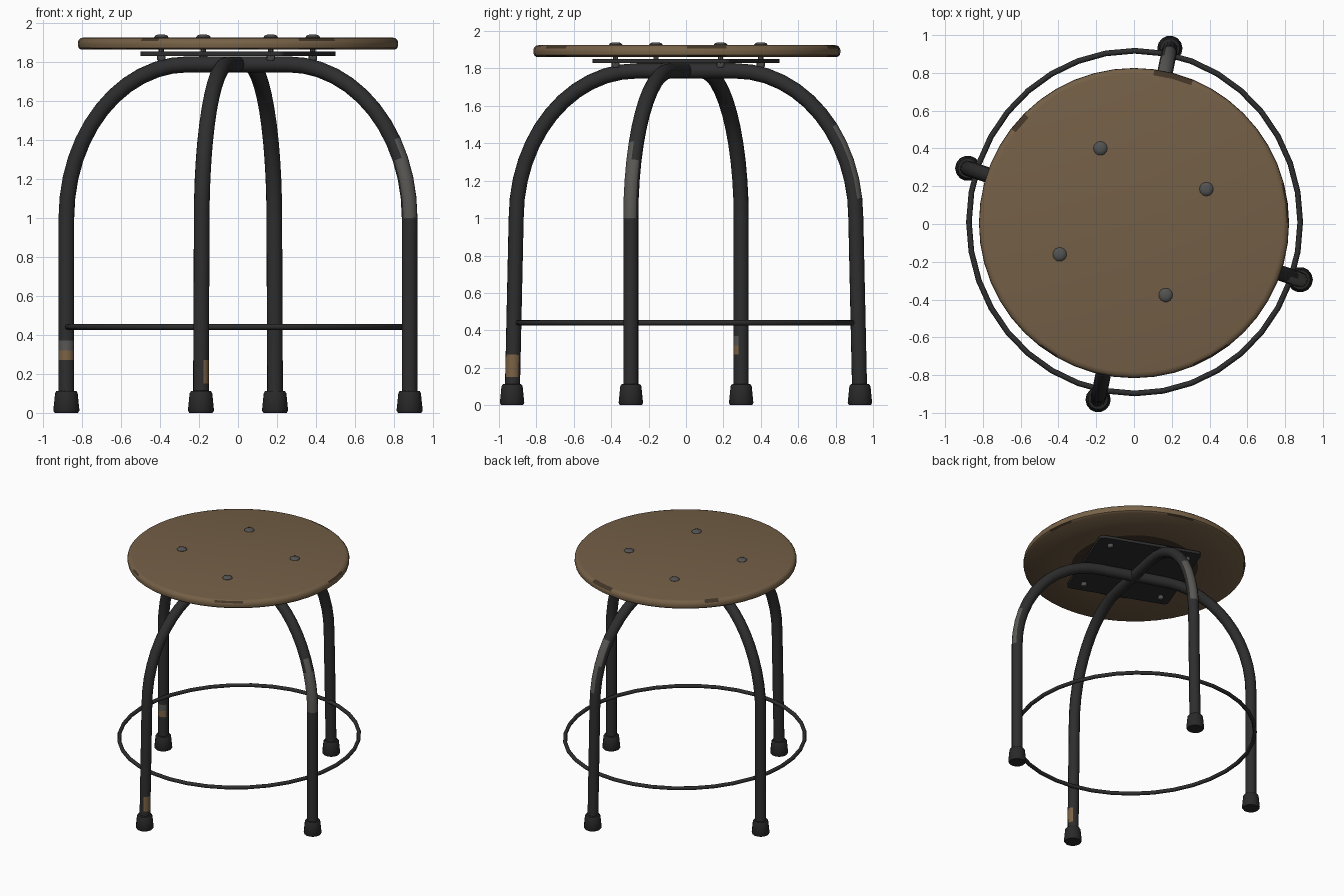
import bpy, bmesh, math
from mathutils import Vector, Matrix

if "Cube" in bpy.data.objects:
    bpy.data.objects.remove(bpy.data.objects["Cube"])


def mat(name, col):
    m = bpy.data.materials.new(name)
    m.diffuse_color = (*col, 1)
    m.use_nodes = True
    m.node_tree.nodes["Principled BSDF"].inputs["Base Color"].default_value = m.diffuse_color
    return m


WOOD = mat("brown wood", (0.175, 0.115, 0.062))
DARKWOOD = mat("dark stained wood", (0.055, 0.036, 0.02))
EDGE = mat("worn wood edge", (0.19, 0.125, 0.065))
BLACK = mat("black metal", (0.027, 0.027, 0.028))
WORN = mat("worn grey metal", (0.10, 0.097, 0.09))
RUST = mat("rust", (0.20, 0.125, 0.06))
BOLT = mat("bolt grey", (0.085, 0.085, 0.083))
RUBBER = mat("rubber", (0.022, 0.022, 0.023))


def finish(name, bm, mats, angle=40):
    bmesh.ops.recalc_face_normals(bm, faces=bm.faces)
    me = bpy.data.meshes.new(name)
    for f in bm.faces:
        f.smooth = True
    bm.to_mesh(me)
    bm.free()
    me.set_sharp_from_angle(angle=math.radians(angle))
    for m in mats:
        me.materials.append(m)
    ob = bpy.data.objects.new(name, me)
    bpy.context.collection.objects.link(ob)
    return ob


def bridge(bm, rings, closed=False):
    n = len(rings[0])
    pairs = list(zip(rings, rings[1:])) + ([(rings[-1], rings[0])] if closed else [])
    for a, b in pairs:
        for i in range(n):
            j = (i + 1) % n
            bm.faces.new((a[i], a[j], b[j], b[i]))
    if not closed:
        bm.faces.new(rings[0][::-1])
        bm.faces.new(rings[-1])


def lathe(name, profile, n, mats, centre=(0, 0), rule=None):
    bm = bmesh.new()
    rings = []
    for r, z in profile:
        rings.append([bm.verts.new((centre[0] + r * math.cos(2 * math.pi * i / n),
                                    centre[1] + r * math.sin(2 * math.pi * i / n), z))
                      for i in range(n)])
    bridge(bm, rings)
    bmesh.ops.recalc_face_normals(bm, faces=bm.faces)
    if rule:
        for f in bm.faces:
            f.material_index = rule(f)
    return finish(name, bm, mats)


# seat: rounded wooden disc, stained underneath, patchy worn rim
def seat_rule(f):
    c = f.calc_center_median()
    f.normal_update()
    r = math.hypot(c.x, c.y)
    if f.normal.z < -0.9:
        return 1 if r < 0.48 else 0
    if r > 0.8:
        a = math.atan2(c.y, c.x)
        wave = math.sin(5 * a + 1) + math.sin(11 * a)
        if c.z < 1.873:
            return 1 if wave > 0.3 else 2
        if c.z > 1.908:
            return 1 if wave > 1.2 else 0
        return 2
    return 0


lathe("seat", [(0.46, 1.862), (0.47, 1.862), (0.805, 1.862), (0.818, 1.872), (0.821, 1.89),
               (0.819, 1.908), (0.808, 1.921), (0.79, 1.925)], 48,
      [WOOD, DARKWOOD, EDGE], (0, 0.005), seat_rule)

# mounting plate
ROT = math.radians(24)
bm = bmesh.new()
bmesh.ops.create_cube(bm, size=1, matrix=Matrix.Rotation(ROT - math.pi / 4, 4, 'Z')
                      @ Matrix.Diagonal((0.79, 0.79, 0.022, 1)))
ups = [e for e in bm.edges if abs(e.verts[0].co.z - e.verts[1].co.z) > 0.01]
bmesh.ops.bevel(bm, geom=ups, offset=0.035, segments=3, profile=0.5, affect='EDGES')
finish("mounting_plate", bm, [BLACK]).location.z = 1.841

# bolts through seat and plate
for k in range(4):
    a = ROT + k * math.pi / 2
    p = (0.425 * math.cos(a) - 0.005, 0.425 * math.sin(a) + 0.012)
    lathe(f"bolt_head_{k + 1}", [(0.037, 1.915), (0.037, 1.927), (0.03, 1.935), (0.016, 1.94)],
          14, [BOLT], p)
    lathe(f"bolt_nut_{k + 1}", [(0.014, 1.803), (0.022, 1.812), (0.022, 1.832), (0.014, 1.834),
                                (0.014, 1.88)], 8, [BOLT], p)


# bent tube arches: each one makes two opposite legs
def arch(name, top, foot, rule):
    top, foot = Vector((*top, 0)), Vector((*foot, 0))
    d = top.normalized()
    side = Vector((-d.y, d.x, 0))
    R, flat, z0, zt = top.length, 0.27, 1.0, 1.787
    half = [(R + (foot.length - R) * (1 - z), z)
            for z in (0.05, 0.15, 0.22, 0.27, 0.32, 0.37, 0.6, 0.8)]
    for i in range(13):
        t = i / 12 * math.pi / 2
        half.append((flat + (R - flat) * math.cos(t), z0 + (zt - z0) * math.sin(t)))
    path = half + [(0, zt)] + [(-x, z) for x, z in reversed(half)]
    bm = bmesh.new()
    rings = []
    for i, (x, z) in enumerate(path):
        a, b = path[max(i - 1, 0)], path[min(i + 1, len(path) - 1)]
        t = Vector((b[0] - a[0], b[1] - a[1])).normalized()
        nrm = d * -t.y + Vector((0, 0, t.x))
        c = d * x + Vector((0, 0, z))
        rings.append([bm.verts.new(c + 0.041 * (nrm * math.cos(k * math.pi / 6)
                                               + side * math.sin(k * math.pi / 6)))
                      for k in range(12)])
    bridge(bm, rings)
    bmesh.ops.recalc_face_normals(bm, faces=bm.faces)
    for f in bm.faces:
        f.normal_update()
        f.material_index = rule(f.calc_center_median(), f.normal)
    finish(name, bm, [BLACK, WORN, RUST])


# worn paint patches by height and facing
def wear_side(c, n):
    if c.x > 0 and 1.02 < c.z < 1.4:
        lim = -0.1 if c.z < 1.28 else 0.75
        return 1 if n.dot(Vector((0.6, -0.8, 0))) > lim else 0
    if c.x < 0 and n.y < -0.4:
        return 2 if 0.27 < c.z < 0.32 else 1 if 0.32 < c.z < 0.37 else 0
    return 0


def wear_front(c, n):
    if c.y > 0 and 1.12 < c.z < 1.5:
        return 1 if n.dot(Vector((0.35, 0.8, 0.45))) > 0.55 else 0
    if c.y < 0 and n.x > 0.5 and 0.15 < c.z < 0.27:
        return 2
    return 0


SIDE, FRONT = (0.88, -0.295), (0.19, 0.93)
arch("side_leg_arch", SIDE, SIDE, wear_side)
arch("front_back_leg_arch", (0.186, 0.908), FRONT, wear_front)

# rubber feet
for nm, (x, y) in (("side", SIDE), ("front_back", FRONT)):
    for s in (1, -1):
        lathe(f"{nm}_foot_{'a' if s > 0 else 'b'}",
              [(0.06, 0), (0.067, 0.012), (0.058, 0.1), (0.052, 0.111), (0.038, 0.114)],
              14, [RUBBER], (s * x, s * y))

# foot ring
bm = bmesh.new()
rings = []
for i in range(36):
    a = 2 * math.pi * i / 36
    rings.append([bm.verts.new(((0.877 + 0.015 * math.cos(b)) * math.cos(a) + 0.003,
                                (0.907 + 0.015 * math.cos(b)) * math.sin(a) + 0.01,
                                0.441 + 0.015 * math.sin(b)))
                  for b in (k * math.pi / 4 for k in range(8))])
bridge(bm, rings, closed=True)
finish("foot_ring", bm, [BLACK], 60)
